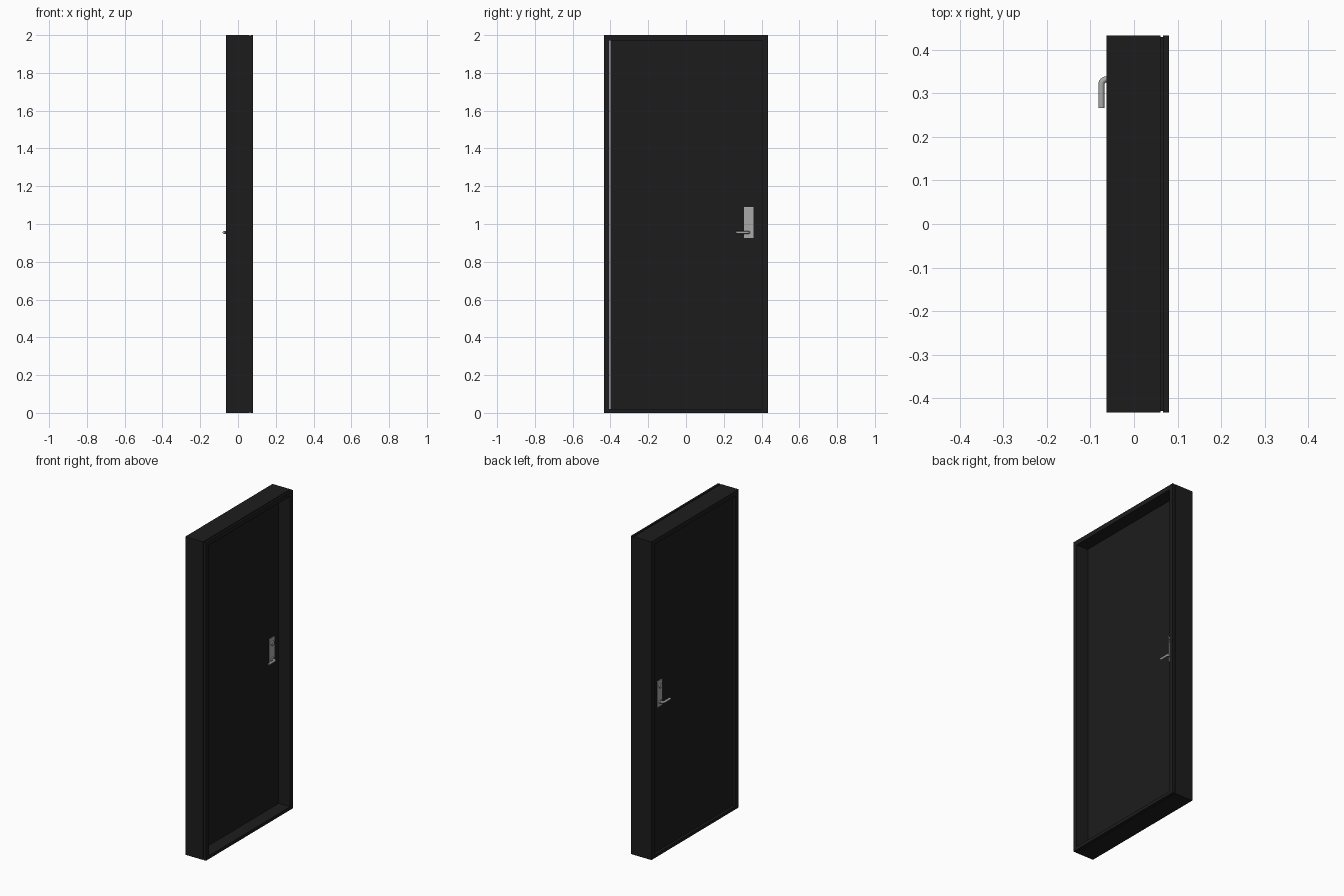
import bpy, bmesh, math
from mathutils import Matrix

if "Cube" in bpy.data.objects:
    bpy.data.objects.remove(bpy.data.objects["Cube"])


def material(name, color):
    m = bpy.data.materials.new(name)
    m.diffuse_color = color
    m.use_nodes = True
    m.node_tree.nodes["Principled BSDF"].inputs["Base Color"].default_value = m.diffuse_color
    return m


BLACK = material("black_paint", (0.012, 0.012, 0.012, 1))
STEEL = material("steel", (0.4, 0.4, 0.4, 1))


def finish(name, bm, mat):
    bmesh.ops.recalc_face_normals(bm, faces=bm.faces)
    me = bpy.data.meshes.new(name)
    bm.to_mesh(me)
    bm.free()
    me.materials.append(mat)
    ob = bpy.data.objects.new(name, me)
    bpy.context.collection.objects.link(ob)
    return ob


def box(name, lo, hi, mat, bevel=0.0):
    bm = bmesh.new()
    bmesh.ops.create_cube(bm, size=1)
    for v in bm.verts:
        v.co = [l + (c + 0.5) * (h - l) for c, l, h in zip(v.co, lo, hi)]
    ob = finish(name, bm, mat)
    if bevel:
        b = ob.modifiers.new("bevel", "BEVEL")
        b.width = bevel
        b.segments = 2
    return ob


def disc(name, x, y, z, radius, depth, mat):
    bm = bmesh.new()
    rot = Matrix.Translation((x, y, z)) @ Matrix.Rotation(math.pi / 2, 4, "Y")
    bmesh.ops.create_cone(bm, cap_ends=True, segments=24, radius1=radius,
                          radius2=radius, depth=depth, matrix=rot)
    ob = finish(name, bm, mat)
    for p in ob.data.polygons:
        p.use_smooth = len(p.vertices) == 4


# door frame: mitred profile (x, inset from outer edge) with a shallow outer groove
X0, X1, W, H = -0.063, 0.08, 0.433, 2.0
SIDE, SILL = 0.029, 0.02
profile = [(X0, 0), (0.061, 0), (0.061, 0.004), (0.067, 0.004), (0.067, 0),
           (X1, 0), (X1, SIDE), (X0, SIDE)]
bm = bmesh.new()
rings = []
for sy, top in [(-1, 0), (1, 0), (1, 1), (-1, 1)]:
    ring = []
    for x, d in profile:
        z = H - d if top else d * SILL / SIDE
        ring.append(bm.verts.new((x, sy * (W - d), z)))
    rings.append(ring)
n = len(profile)
for i in range(4):
    a, b = rings[i], rings[(i + 1) % 4]
    for j in range(n):
        k = (j + 1) % n
        bm.faces.new((a[j], a[k], b[k], b[j]))
finish("door_frame", bm, BLACK)

# door leaf, set back from both frame faces, with a narrow hinge-side gap
L0, L1 = -0.047, 0.0
box("door_leaf", (L0, -0.401, SILL), (L1, 0.404, H - SIDE), BLACK)

# lock furniture on both sides
HY, HZ = 0.332, 0.955
for side, face, s in [("outer", L0, -1), ("inner", L1, 1)]:
    x_out = face + s * 0.006
    box(side + "_lock_plate", (min(face, x_out), 0.306, 0.925),
        (max(face, x_out), 0.358, 1.09), STEEL, 0.0015)
    disc(side + "_handle_collar", face + s * 0.008, HY, HZ, 0.013, 0.008, STEEL)
    disc(side + "_lock_cylinder", face + s * 0.008, HY, 1.055, 0.014, 0.010, STEEL)

    # lever: neck, bend and grip as a swept round bar
    cu = bpy.data.curves.new(side + "_lever", "CURVE")
    cu.dimensions = "3D"
    cu.bevel_depth = 0.007
    cu.bevel_resolution = 3
    cu.use_fill_caps = True
    sp = cu.splines.new("POLY")
    path = [(0.005, HY)]
    for i in range(7):
        t = i / 6 * math.pi / 2
        path.append((0.016 + 0.012 * math.sin(t), HY - 0.012 + 0.012 * math.cos(t)))
    path.append((0.028, 0.266))
    sp.points.add(len(path) - 1)
    for p, (d, y) in zip(sp.points, path):
        p.co = (face + s * d, y, HZ, 1)
    sp.use_smooth = True
    cu.materials.append(STEEL)
    bpy.context.collection.objects.link(bpy.data.objects.new(side + "_lever", cu))
